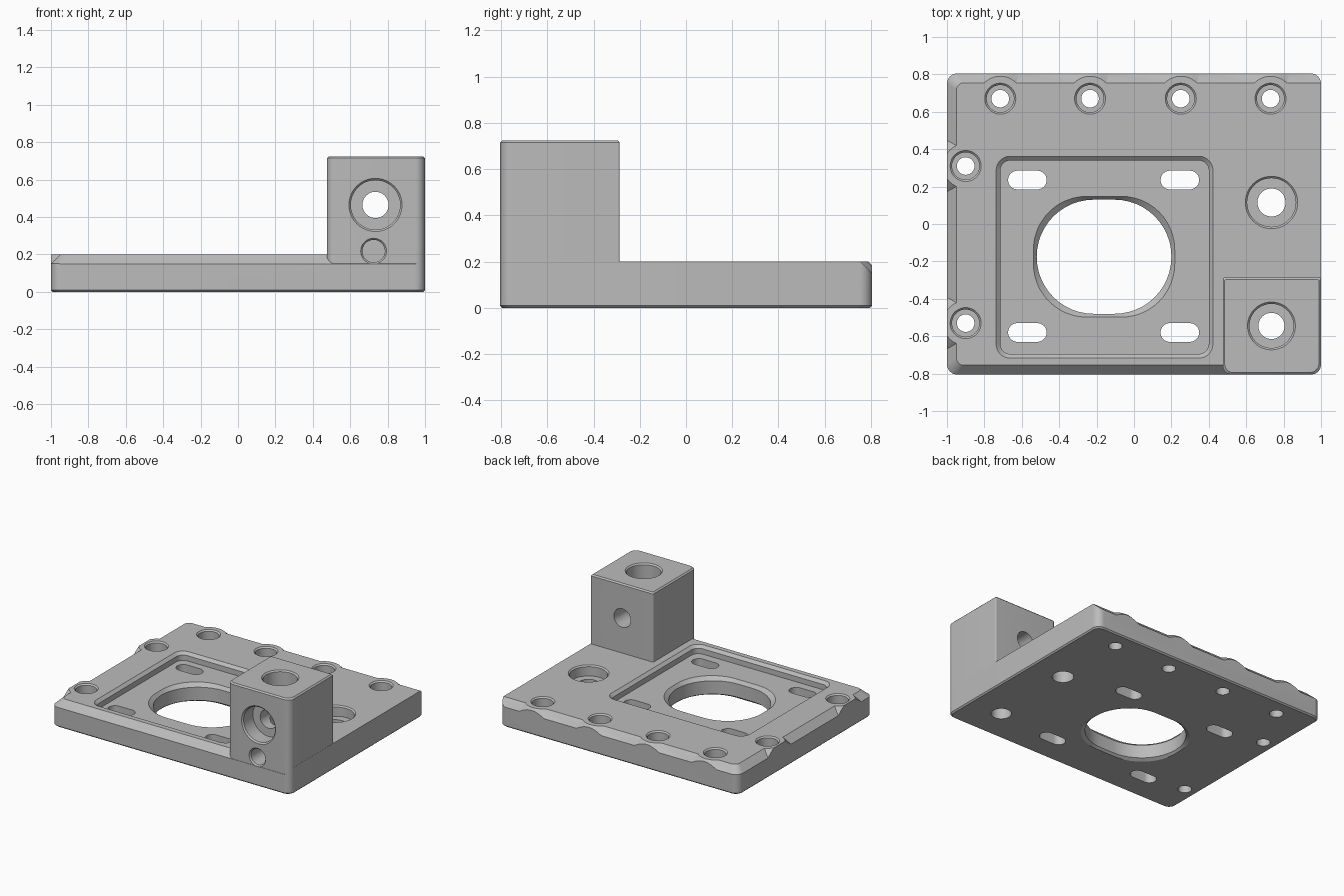
import bpy, bmesh, math
from mathutils import Matrix, Vector

cube = bpy.data.objects.get("Cube")
if cube:
    bpy.data.objects.remove(cube, do_unlink=True)

grey = bpy.data.materials.new("machined_grey")
grey.use_nodes = True
grey.diffuse_color = (0.5, 0.5, 0.5, 1)
grey.node_tree.nodes["Principled BSDF"].inputs["Base Color"].default_value = (0.5, 0.5, 0.5, 1)

SEG = 12


def ring(x0, x1, y0, y1, r, z):
    """Rounded rectangle at height z; r is one radius or four (from +x+y, anticlockwise)."""
    radii = r if isinstance(r, tuple) else (r,) * 4
    points = []
    for k, rad in enumerate(radii):
        cx = x1 - rad if k in (0, 3) else x0 + rad
        cy = y1 - rad if k in (0, 1) else y0 + rad
        for i in range(SEG + 1):
            a = math.pi / 2 * (k + i / SEG)
            points.append(Vector((cx + rad * math.cos(a), cy + rad * math.sin(a), z)))
    return points


def loft(name, rings, matrix=Matrix()):
    """Skin a closed solid through a stack of rings."""
    bm = bmesh.new()
    rows = [[bm.verts.new(matrix @ p) for p in points] for points in rings]
    n = len(rows[0])
    for low, high in zip(rows, rows[1:]):
        for i in range(n):
            j = (i + 1) % n
            bm.faces.new((low[i], low[j], high[j], high[i]))
    bm.faces.new(rows[0][::-1])
    bm.faces.new(rows[-1])
    bmesh.ops.remove_doubles(bm, verts=bm.verts, dist=1e-5)
    bmesh.ops.recalc_face_normals(bm, faces=bm.faces)
    mesh = bpy.data.meshes.new(name)
    bm.to_mesh(mesh)
    bm.free()
    mesh.materials.append(grey)
    obj = bpy.data.objects.new(name, mesh)
    bpy.context.collection.objects.link(obj)
    return obj


def turned(name, profile, matrix):
    """Round solid from (radius, height) pairs."""
    return loft(name, [ring(-r, r, -r, r, r, z) for r, z in profile], matrix)


def combine(target, tool, operation="DIFFERENCE"):
    mod = target.modifiers.new("combine", "BOOLEAN")
    mod.operation = operation
    mod.solver = "EXACT"
    mod.object = tool
    bpy.context.view_layer.objects.active = target
    bpy.ops.object.modifier_apply(modifier=mod.name)
    bpy.data.objects.remove(tool, do_unlink=True)


def at(x, y, z=0):
    return Matrix.Translation((x, y, z))


def counterbore(wide, narrow, depth, length):
    """Stepped hole profile, mouth at height 0, with a fine rim chamfer."""
    return [(narrow, -length), (narrow, -depth), (wide, -depth), (wide, -0.01),
            (wide + 0.01, 0), (wide + 0.01, 0.02)]


T = 0.2  # plate thickness
screws = [(x, 0.67) for x in (-0.715, -0.235, 0.25, 0.73)] + [(-0.9, 0.31), (-0.9, -0.53)]

# Base plate with a fine bottom chamfer
plate = loft("mounting_bracket", [
    ring(-0.99, 0.99, -0.795, 0.795, 0.05, 0),
    ring(-1, 1, -0.805, 0.805, 0.055, 0.01),
    ring(-1, 1, -0.805, 0.805, 0.055, T)])

# Top edge chamfer on three sides, left full around each screw
edge_cutter = loft("edge_cutter", [ring(-1.2, 1.1, -1, 1, 0.01, z) for z in (0.145, 0.25)])
combine(edge_cutter, loft("kept_core", [
    ring(-1.05, 1.2, -0.855, 0.855, 0.06, 0.1),
    ring(-0.8, 1.2, -0.605, 0.605, 0.01, 0.35)]))
for x, y in screws:
    combine(edge_cutter, turned("kept_boss", [(0.22, 0.1), (0.02, 0.3)], at(x, y)))
combine(plate, edge_cutter)

# Upright block on the front left corner
bx0, bx1, by0, by1, top = 0.475, 0.999, -0.804, -0.287, 0.725
corners = (0.008, 0.008, 0.045, 0.05)
combine(plate, loft("upright_block", [
    ring(bx0, bx1, by0, by1, corners, 0.05),
    ring(bx0, bx1, by0, by1, corners, top - 0.01),
    ring(bx0 + 0.01, bx1 - 0.01, by0 + 0.01, by1 - 0.01, corners, top)]), "UNION")

# Motor recess with chamfered rim
floor = 0.14
combine(plate, loft("recess_cutter", [
    ring(-0.715, 0.4, -0.695, 0.34, 0.055, floor),
    ring(-0.715, 0.4, -0.695, 0.34, 0.055, T - 0.02),
    ring(-0.737, 0.422, -0.717, 0.362, 0.075, T),
    ring(-0.737, 0.422, -0.717, 0.362, 0.075, T + 0.03)]))

# Central opening, flared at both ends
opening = [(0.015, -0.02), (0.015, 0), (0, 0.015), (0, 0.115), (0.018, floor), (0.018, floor + 0.03)]
combine(plate, loft("opening_cutter", [
    ring(-0.52 - d, 0.2 + d, -0.48 - d, 0.13 + d, 0.304 - d, z) for d, z in opening]))

# Four adjustment slots
for x in (-0.57, 0.245):
    for y in (0.235, -0.58):
        combine(plate, loft("slot_cutter", [
            ring(x - 0.103, x + 0.103, y - 0.05, y + 0.05, 0.0499, z) for z in (-0.05, 0.17)]))

# Screw holes around the plate
for x, y in screws:
    combine(plate, turned("screw_cutter", counterbore(0.073, 0.047, 0.1, 0.3), at(x, y, T)))

# Larger vertical holes in the plate and through the block
combine(plate, turned("pivot_cutter", counterbore(0.13, 0.075, 0.08, 0.3), at(0.735, 0.115, T)))
combine(plate, turned("block_cutter", counterbore(0.118, 0.07, 0.12, 0.8), at(0.735, -0.545, top)))

# Front bore through the block and the blind hole below it
facing_front = Matrix.Rotation(math.pi / 2, 4, "X")
combine(plate, turned("bore_cutter", counterbore(0.132, 0.07, 0.12, 0.6),
                      at(0.735, by0, 0.465) @ facing_front))
combine(plate, turned("blind_cutter", [(0.06, -0.17), (0.06, -0.01), (0.069, 0), (0.069, 0.02)],
                      at(0.725, by0, 0.218) @ facing_front))

# Smooth the rounded walls, keep edges crisp
bpy.ops.object.select_all(action="DESELECT")
plate.select_set(True)
bpy.context.view_layer.objects.active = plate
bpy.ops.object.shade_smooth_by_angle(angle=math.radians(25))
